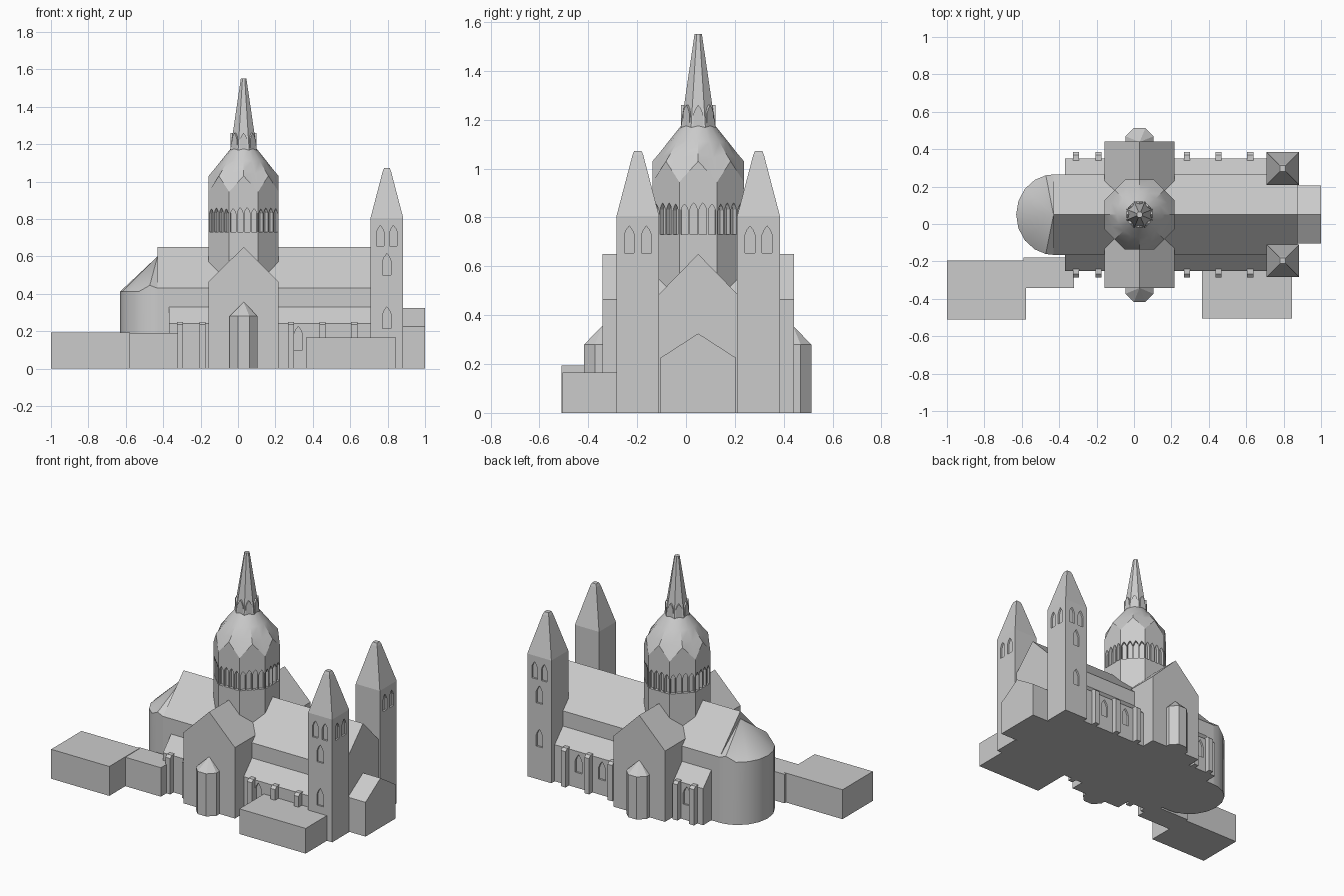
import bpy, bmesh, math
from mathutils import Vector, Matrix

if "Cube" in bpy.data.objects:
    bpy.data.objects.remove(bpy.data.objects["Cube"])

AX, AY = 0.03, 0.05          # crossing centre; AY is also the long axis of the church
stone = bpy.data.materials.new("stone_grey")
stone.diffuse_color = (0.6, 0.6, 0.6, 1)
stone.use_nodes = True
stone.node_tree.nodes["Principled BSDF"].inputs["Base Color"].default_value = stone.diffuse_color


def finish(name, bm, smooth=False):
    bmesh.ops.recalc_face_normals(bm, faces=bm.faces)
    me = bpy.data.meshes.new(name)
    bm.to_mesh(me)
    bm.free()
    me.materials.append(stone)
    ob = bpy.data.objects.new(name, me)
    bpy.context.collection.objects.link(ob)
    if smooth:
        bpy.ops.object.select_all(action='DESELECT')
        ob.select_set(True)
        bpy.context.view_layer.objects.active = ob
        bpy.ops.object.shade_smooth_by_angle(angle=math.radians(25))
    return ob


def add_prism(bm, pts, vec):
    """Extrude a closed 3D outline along vec."""
    a = [bm.verts.new(p) for p in pts]
    b = [bm.verts.new(Vector(p) + Vector(vec)) for p in pts]
    n = len(a)
    bm.faces.new(a)
    bm.faces.new(b[::-1])
    for i in range(n):
        bm.faces.new((a[i], a[(i + 1) % n], b[(i + 1) % n], b[i]))


def prism(name, pts, vec):
    bm = bmesh.new()
    add_prism(bm, pts, vec)
    return finish(name, bm)


def box(name, x0, x1, y0, y1, z1):
    return prism(name, [(x0, y0, 0), (x1, y0, 0), (x1, y1, 0), (x0, y1, 0)], (0, 0, z1))


def gabled(name, half, eave, ridge, start, end, along_x=True):
    """House-shaped block running along x or y."""
    prof = [(-half, 0), (half, 0), (half, eave), (0, ridge), (-half, eave)]
    if along_x:
        return prism(name, [(start, AY + u, z) for u, z in prof], (end - start, 0, 0))
    return prism(name, [(AX + u, start, z) for u, z in prof], (0, end - start, 0))


def loft(name, rings, smooth=False):
    """Skin a list of equal-length point rings and cap both ends."""
    bm = bmesh.new()
    rv = [[bm.verts.new(p) for p in r] for r in rings]
    n = len(rv[0])
    for a, b in zip(rv, rv[1:]):
        for i in range(n):
            bm.faces.new((a[i], a[(i + 1) % n], b[(i + 1) % n], b[i]))
    bm.faces.new(rv[0][::-1])
    bm.faces.new(rv[-1])
    return finish(name, bm, smooth)


def octagon(cx, cy, apothem, z):
    r = apothem / math.cos(math.pi / 8)
    return [(cx + r * math.cos(math.pi / 8 + i * math.pi / 4),
             cy + r * math.sin(math.pi / 8 + i * math.pi / 4), z) for i in range(8)]


def lancet(bm, x, y, angle, w, z0, z1, inner, outer):
    """Pointed-arch prism at (x, y) facing the given angle, from -inner to +outer."""
    zs = z1 - 0.9 * w
    prof = [(-w / 2, z0), (w / 2, z0), (w / 2, zs), (w * 0.3, zs + 0.55 * (z1 - zs)), (0, z1),
            (-w * 0.3, zs + 0.55 * (z1 - zs)), (-w / 2, zs)]
    o, s = Vector((math.cos(angle), math.sin(angle), 0)), Vector((-math.sin(angle), math.cos(angle), 0))
    base = Vector((x, y, 0)) - o * inner
    add_prism(bm, [base + s * u + Vector((0, 0, z)) for u, z in prof], o * (inner + outer))


def cut(ob, bm):
    """Carve window niches out of a solid."""
    cutter = finish("window_cutter", bm)
    cutter.hide_render = True
    m = ob.modifiers.new("niches", 'BOOLEAN')
    m.operation, m.solver, m.object = 'DIFFERENCE', 'EXACT', cutter
    bpy.context.view_layer.objects.active = ob
    bpy.ops.object.modifier_apply(modifier=m.name)
    bpy.data.objects.remove(cutter)


# Main body: nave, transept, west porch
gabled("nave", 0.215, 0.43, 0.65, -0.43, 0.873)
gabled("transept", 0.187, 0.465, 0.65, -0.342, 0.442, along_x=False)
gabled("west_porch", 0.155, 0.225, 0.325, 0.85, 1.0)

# Side aisles with lean-to roofs, and their windows
aisle = prism("aisles", [(-0.37, AY + u, z) for u, z in
              [(-0.3, 0), (0.3, 0), (0.3, 0.24), (0.215, 0.33), (-0.215, 0.33), (-0.3, 0.24)]], (1.12, 0, 0))
bm = bmesh.new()
for x in (-0.25, 0.365, 0.535):
    lancet(bm, x, AY + 0.3, math.pi / 2, 0.05, 0.1, 0.22, 0.012, 0.02)
lancet(bm, 0.322, AY - 0.3, -math.pi / 2, 0.045, 0.1, 0.225, 0.012, 0.02)
cut(aisle, bm)

# Buttresses on both aisles
bm = bmesh.new()
for side in (-1, 1):
    for x in (-0.31, -0.19, 0.283, 0.452, 0.622):
        add_prism(bm, [(x - 0.017, AY + side * u, z) for u, z in
                       [(0.28, 0), (0.335, 0), (0.335, 0.235), (0.318, 0.25), (0.28, 0.25)]], (0.034, 0, 0))
finish("buttresses", bm)

# Apse: half-round wall and conical roof
bm = bmesh.new()
angles = [90, 78, 60, 40, 20, 0, -20, -40, -60, -78, -90]
eaves = {90: 0.43, 78: 0.445}
pts = [(-0.43 - 0.2 * math.cos(math.radians(a)), AY + 0.215 * math.sin(math.radians(a)),
        eaves.get(abs(a), 0.412)) for a in angles]
low = [bm.verts.new((x, y, 0)) for x, y, z in pts]
top = [bm.verts.new(p) for p in pts]
apex = bm.verts.new((-0.43, AY, 0.60))
for i in range(len(pts) - 1):
    bm.faces.new((low[i], low[i + 1], top[i + 1], top[i]))
    bm.faces.new((top[i], top[i + 1], apex))
bm.faces.new(low)
bm.faces.new([low[0], top[0], apex, top[-1], low[-1]])
finish("apse", bm, smooth=True)

# Small eight-sided chapels on the transept ends
for name, y in (("front_chapel", -0.342), ("back_chapel", 0.438)):
    loft(name, [octagon(AX, y, 0.075, 0), octagon(AX, y, 0.075, 0.28), octagon(AX, y, 0.001, 0.355)])

# Crossing tower: octagon drum with a gable on each side, folded dome above
R = 0.187


def ring16(r_mid, r_corner, z_mid, z_corner):
    out = []
    for i in range(16):
        r, z = (r_corner, z_corner) if i % 2 else (r_mid, z_mid)
        a = i * math.pi / 8
        out.append((AX + r * math.cos(a), AY + r * math.sin(a), z))
    return out


RC = R / math.cos(math.pi / 8)
drum = loft("crossing_tower", [ring16(R, RC, 0.3, 0.3), ring16(R, RC, 1.03, 0.945),
                               ring16(0.160, 0.162, 1.062, 1.045), ring16(0.122, 0.122, 1.11, 1.11),
                               ring16(0.07, 0.07, 1.175, 1.175)], smooth=True)
bm = bmesh.new()
for k in range(8):
    a = k * math.pi / 4
    for j, z1 in zip((-1.5, -0.5, 0.5, 1.5), (0.855, 0.86, 0.86, 0.855)):
        u = j * 0.0375
        lancet(bm, AX + R * math.cos(a) - u * math.sin(a), AY + R * math.sin(a) + u * math.cos(a),
               a, 0.03, 0.73, z1, 0.02, 0.02)
cut(drum, bm)

# Spire with a ring of pointed dormers
loft("spire", [octagon(AX, AY, 0.07, 1.15), octagon(AX, AY, 0.07, 1.175), octagon(AX, AY, 0.015, 1.55)])
bm = bmesh.new()
for k in range(8):
    a = k * math.pi / 4
    lancet(bm, AX + 0.07 * math.cos(a), AY + 0.07 * math.sin(a), a, 0.038, 1.165, 1.26, 0.04, 0.0)
finish("spire_dormers", bm)

# Twin west towers with pyramid roofs and window niches
for name, side in (("front_tower", -1), ("back_tower", 1)):
    cx, cy, h = 0.796, AY + side * 0.247, 0.0875

    def square(s, z):
        return [(cx - s, cy - s, z), (cx + s, cy - s, z), (cx + s, cy + s, z), (cx - s, cy + s, z)]

    tower = loft(name, [square(h, 0), square(h, 0.805), square(0.022, 1.055), square(0.015, 1.072)])
    bm = bmesh.new()
    for u in (-0.035, 0.035):
        lancet(bm, cx + u, cy + side * h, side * math.pi / 2, 0.04, 0.655, 0.765, 0.012, 0.02)
        lancet(bm, cx + h, cy + u, 0, 0.04, 0.655, 0.765, 0.012, 0.02)
    for z in (0.5, 0.215):
        lancet(bm, cx, cy + side * h, side * math.pi / 2, 0.045, z, z + 0.115, 0.012, 0.02)
    cut(tower, bm)

# Low flat-roofed outbuildings on the front side
box("right_annexe", 0.363, 0.845, -0.505, -0.24, 0.165)
box("left_annexe", -1.0, -0.578, -0.51, -0.195, 0.193)
box("annexe_link", -0.59, -0.32, -0.343, -0.18, 0.19)
